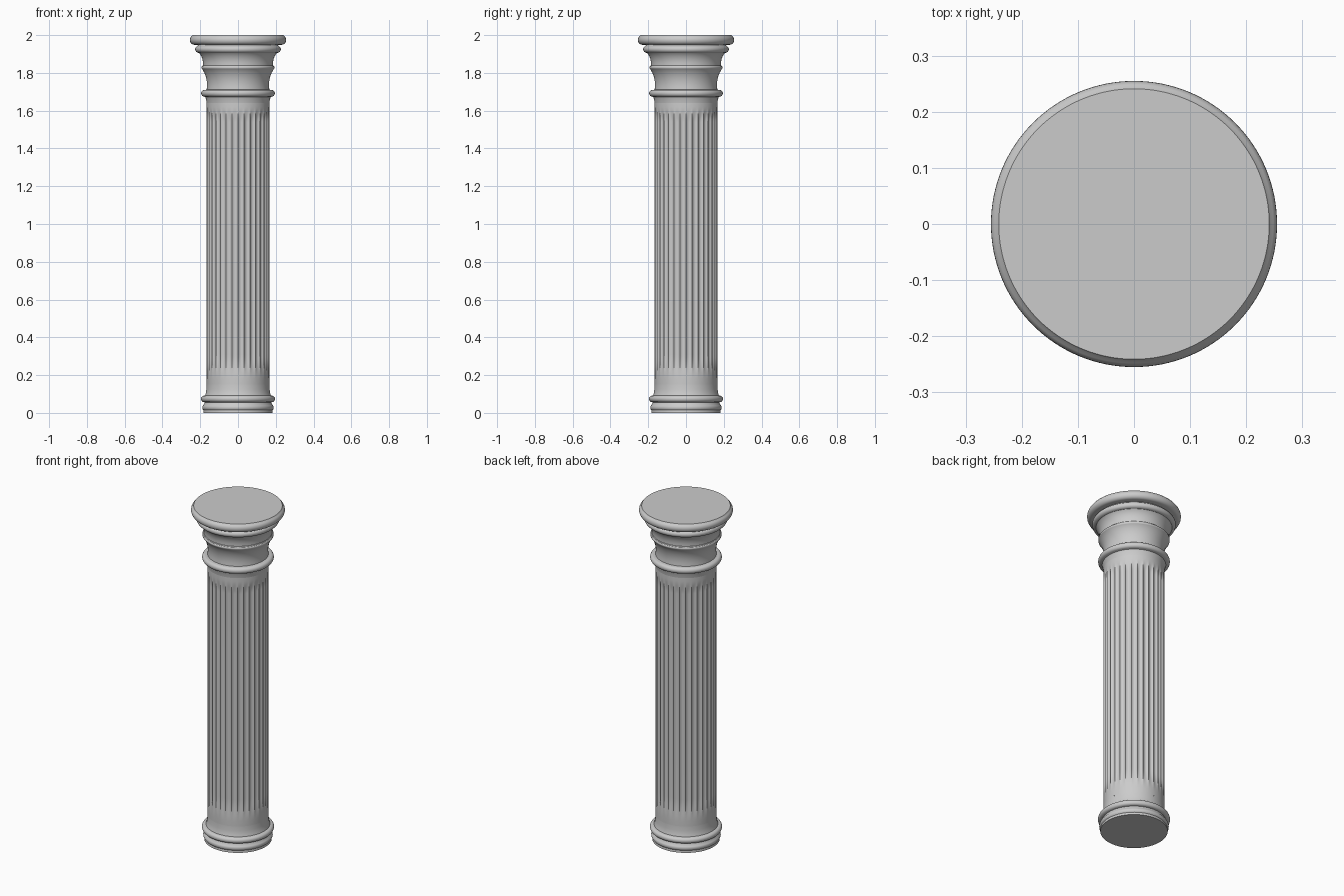
import bpy, bmesh, math

if "Cube" in bpy.data.objects:
    bpy.data.objects.remove(bpy.data.objects["Cube"])

R = 0.166        # shaft radius
FLUTES = 32
SUB = 8          # segments per flute


def arc(r, z, rad_r, rad_z, a0, a1, n=10):
    """Profile points on an elliptical arc, angles in degrees from outward."""
    return [(r + rad_r * math.cos(math.radians(a0 + (a1 - a0) * i / n)),
             z + rad_z * math.sin(math.radians(a0 + (a1 - a0) * i / n)))
            for i in range(n + 1)]


def surface(name, rings, segs, radius, cap_bottom=False, cap_top=False):
    """Stack of rings whose radius may vary with angle."""
    bm = bmesh.new()
    loops = []
    for p in rings:
        loop = []
        for i in range(segs):
            a = 2 * math.pi * i / segs
            r = radius(p, i)
            loop.append(bm.verts.new((r * math.cos(a), r * math.sin(a), p[1])))
        loops.append(loop)
    for lo, hi in zip(loops, loops[1:]):
        for i in range(segs):
            j = (i + 1) % segs
            bm.faces.new((lo[i], lo[j], hi[j], hi[i]))
    if cap_bottom:
        bm.faces.new(loops[0][::-1])
    if cap_top:
        bm.faces.new(loops[-1])
    me = bpy.data.meshes.new(name)
    bm.to_mesh(me)
    bm.free()
    ob = bpy.data.objects.new(name, me)
    bpy.context.collection.objects.link(ob)
    bpy.ops.object.select_all(action='DESELECT')
    ob.select_set(True)
    bpy.context.view_layer.objects.active = ob
    bpy.ops.object.shade_smooth_by_angle(angle=math.radians(28))
    return ob


def lathe(name, profile, **caps):
    return surface(name, profile, 128, lambda p, i: p[0], **caps)


# Base: plinth roll, collar ring, short flare into the shaft
base = [(0.183, 0.0), (0.183, 0.012)]
base += arc(0.176, 0.028, 0.013, 0.016, -60, 40)
base += [(0.180, 0.045), (0.177, 0.056)]
base += arc(0.180, 0.074, 0.016, 0.017, -90, 90)
base += [(0.174, 0.092), (0.170, 0.105), (0.167, 0.125), (R, 0.15)]
lathe("column_base", base, cap_bottom=True)


# Fluted shaft: concave flutes that fade out at both ends
def flute_radius(p, i):
    z = p[1]
    u = (i % SUB) / SUB * 2 - 1
    t = min((z - 0.18) / 0.13, (1.62 - z) / 0.08)
    t = max(0.0, min(1.0, t))
    fade = t * t * (3 - 2 * t)
    return R - 0.009 * fade * (1 - u * u)


heights = [0.15] + [0.18 + 0.13 * i / 8 for i in range(9)]
heights += [0.6, 0.9, 1.2] + [1.54 + 0.08 * i / 8 for i in range(9)] + [1.64]
surface("fluted_shaft", [(R, z) for z in heights], FLUTES * SUB, flute_radius)

# Capital: neck ring, flaring bell, cove and two stacked rolls
capital = [(R, 1.64), (0.169, 1.66), (0.173, 1.672)]
capital += arc(0.178, 1.692, 0.017, 0.018, -90, 90)
capital += [(0.166, 1.711), (0.164, 1.73), (0.165, 1.755), (0.170, 1.78),
            (0.178, 1.80), (0.188, 1.818)]
capital += arc(0.188, 1.828, 0.006, 0.008, -60, 90, 6)
capital += [(0.185, 1.84), (0.185, 1.855), (0.188, 1.872), (0.194, 1.888),
            (0.203, 1.902)]
capital += arc(0.207, 1.925, 0.020, 0.019, -90, 70)
capital += [(0.212, 1.947)]
capital += arc(0.232, 1.974, 0.023, 0.025, -90, 60)
capital += [(0.241, 2.0)]
lathe("column_capital", capital, cap_top=True)
